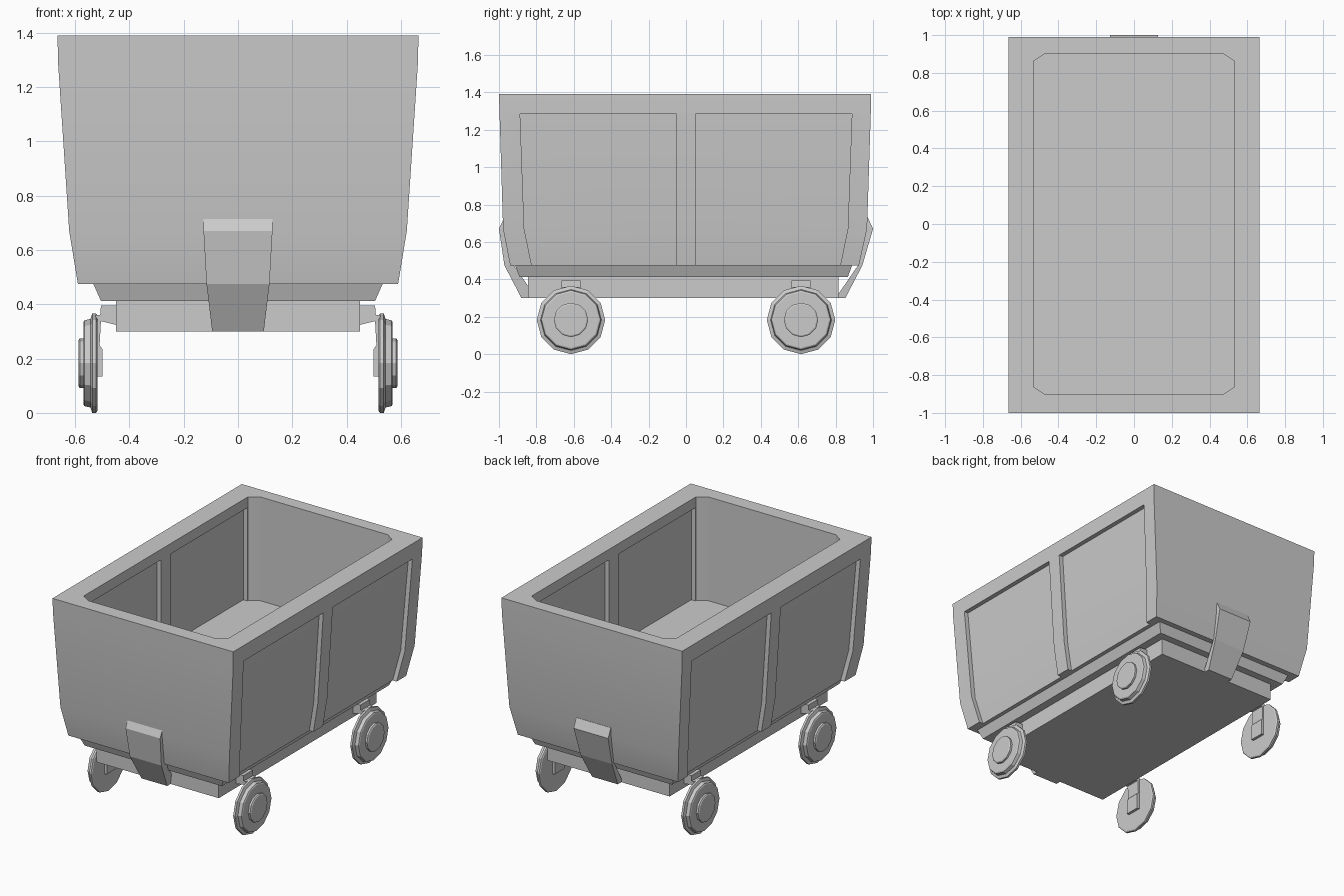
import bpy, bmesh
from math import sin, cos, pi

if "Cube" in bpy.data.objects:
    bpy.data.objects.remove(bpy.data.objects["Cube"])


def loft(name, sections):
    """Closed solid skinned through equal-length rings of points."""
    bm = bmesh.new()
    rings = [[bm.verts.new(p) for p in s] for s in sections]
    n = len(rings[0])
    for a, b in zip(rings, rings[1:]):
        for i in range(n):
            j = (i + 1) % n
            bm.faces.new((a[i], a[j], b[j], b[i]))
    bm.faces.new(rings[0])
    bm.faces.new(rings[-1])
    bmesh.ops.recalc_face_normals(bm, faces=bm.faces)
    me = bpy.data.meshes.new(name)
    bm.to_mesh(me)
    bm.free()
    ob = bpy.data.objects.new(name, me)
    bpy.context.collection.objects.link(ob)
    return ob


def rect(x0, x1, y0, y1, z):
    return [(x0, y0, z), (x1, y0, z), (x1, y1, z), (x0, y1, z)]


def cut(target, cutter):
    mod = target.modifiers.new("cut", 'BOOLEAN')
    mod.operation, mod.solver, mod.object = 'DIFFERENCE', 'EXACT', cutter
    bpy.context.view_layer.objects.active = target
    bpy.ops.object.modifier_apply(modifier=mod.name)
    bpy.data.objects.remove(cutter)


# Tub: tapered outer hull
hull = [(0.475, 0.59, -0.94, 0.925), (0.67, 0.622, -0.978, 0.968),
        (1.29, 0.663, -0.997, 0.988), (1.39, 0.665, -1.0, 0.99)]
tub = loft("tub", [rect(-hx, hx, y0, y1, z) for z, hx, y0, y1 in hull])


# Cavity with clipped corners
def opening(z, x=0.53, y=0.903, cx=0.06, cy=0.04):
    return [(x, -y + cy, z), (x, y - cy, z), (x - cx, y, z), (-x + cx, y, z),
            (-x, y - cy, z), (-x, -y + cy, z), (-x + cx, -y, z), (x - cx, -y, z)]


cut(tub, loft("cavity", [opening(0.70), opening(1.5)]))

# Sunken panels on the long walls, outside and inside
outer_panel = [(0.35, 0.54, 0.805), (0.475, 0.56, 0.825),
               (0.67, 0.592, 0.865), (1.285, 0.633, 0.887)]
for sx in (1, -1):
    for sy in (1, -1):
        cut(tub, loft("outer_panel", [
            rect(sx * x, sx * 0.9, sy * 0.05, sy * y, z) for z, x, y in outer_panel]))
        cut(tub, loft("inner_panel", [
            rect(sx * 0.4, sx * 0.56, sy * 0.05, sy * 0.855, z) for z in (0.70, 1.32)]))

bpy.ops.object.select_all(action='DESELECT')
tub.select_set(True)
bpy.context.view_layer.objects.active = tub
bpy.ops.object.shade_smooth_by_angle(angle=0.45)

# Underframe: tapered sill and chassis block
loft("sill", [rect(-0.505, 0.505, -0.89, 0.865, 0.412),
              rect(-0.535, 0.535, -0.915, 0.89, 0.48)])
loft("chassis", [rect(-0.45, 0.45, -0.845, 0.815, 0.30),
                 rect(-0.45, 0.45, -0.845, 0.815, 0.415)])

# Bumpers at both ends: (z, half width, outer y)
bumper = [(0.30, 0.095, 0.866), (0.475, 0.116, 0.957),
          (0.67, 0.127, 1.0), (0.73, 0.127, 0.972)]
for sy, name, shift in ((-1, "front_bumper", -0.014), (1, "back_bumper", -0.014)):
    loft(name, [rect(-w, w, sy * (0.80 if z < 0.4 else 0.92),
                     sy * y + (shift if z < 0.6 else 0), z) for z, w, y in bumper])

# Wheels and hangers at the four corners
R, SIDES = 0.183, 12
wheel = [(0.518, R - 0.008), (0.523, R), (0.537, R), (0.544, 0.163), (0.566, 0.158),
         (0.570, 0.150), (0.570, 0.092), (0.583, 0.092), (0.588, 0.084)]
hanger = [(0.44, 0.395), (0.505, 0.395), (0.508, 0.36), (0.525, 0.36), (0.525, 0.135),
          (0.50, 0.135), (0.50, 0.235), (0.51, 0.25), (0.505, 0.338), (0.44, 0.322)]
for sx, side in ((1, "right"), (-1, "left")):
    for y, end in ((-0.615, "front"), (0.615, "back")):
        loft(f"{end}_{side}_wheel", [
            [(sx * x, y + r * sin(2 * pi * i / SIDES), R - r * cos(2 * pi * i / SIDES))
             for i in range(SIDES)] for x, r in wheel])
        loft(f"{end}_{side}_hanger", [
            [(sx * x, y + d, z) for x, z in hanger] for d in (-0.05, 0.05)])
